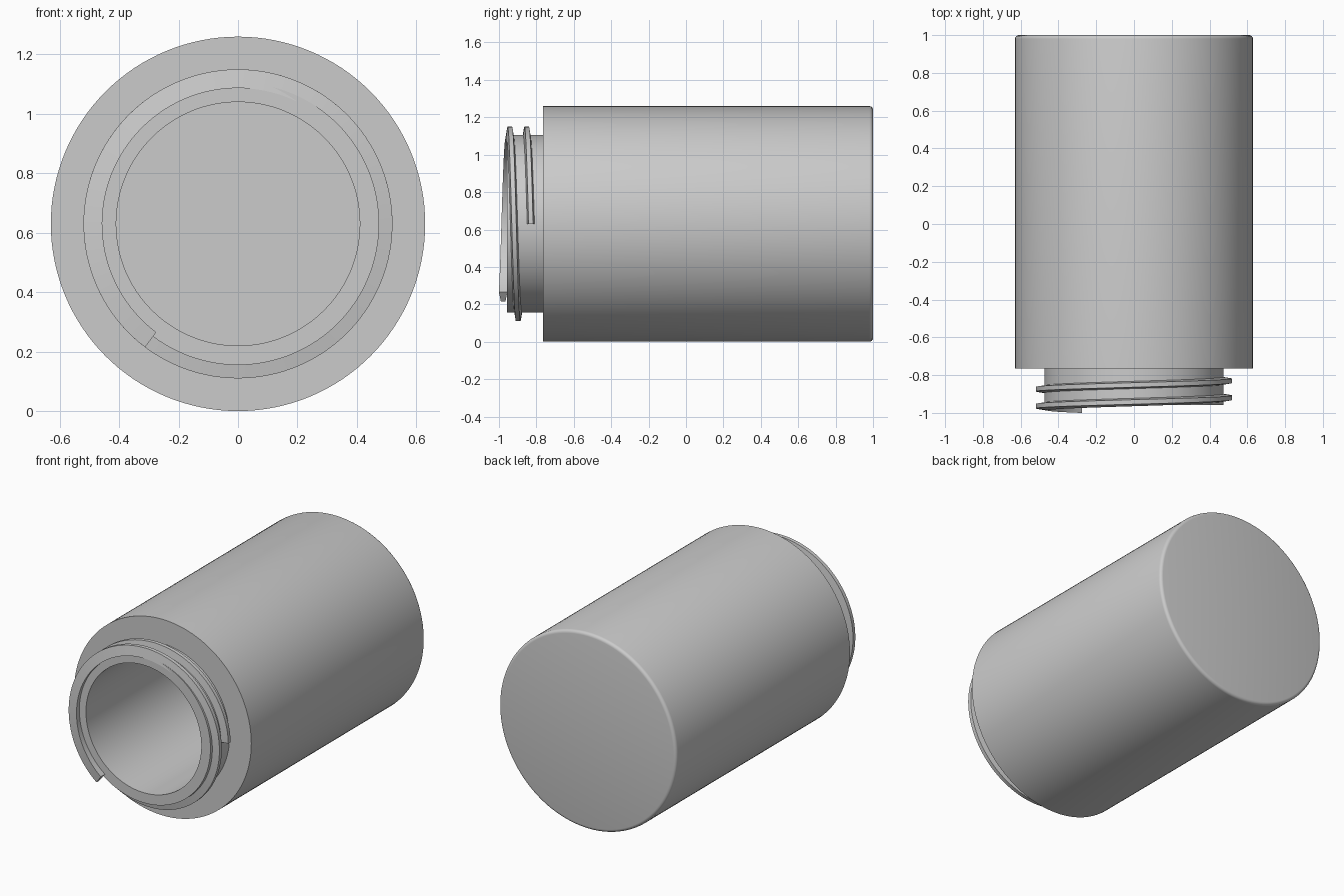
import bpy, bmesh
from math import sin, cos, radians, pi

if "Cube" in bpy.data.objects:
    bpy.data.objects.remove(bpy.data.objects["Cube"])

CZ = 0.63      # height of the bottle axis, which runs along y


def point(y, r, a):
    return (r * cos(a), y, CZ + r * sin(a))


def finish(bm, name):
    bmesh.ops.remove_doubles(bm, verts=bm.verts, dist=1e-5)
    bmesh.ops.recalc_face_normals(bm, faces=bm.faces)
    mesh = bpy.data.meshes.new(name)
    bm.to_mesh(mesh)
    bm.free()
    obj = bpy.data.objects.new(name, mesh)
    bpy.context.collection.objects.link(obj)
    bpy.ops.object.select_all(action='DESELECT')
    obj.select_set(True)
    bpy.context.view_layer.objects.active = obj
    bpy.ops.object.shade_smooth_by_angle(angle=radians(25))
    return obj


# Bottle: thick-walled body, rounded base edge, neck and straight bore
N = 128
profile = [(0.87, 0.41), (-0.958, 0.41), (-0.958, 0.475), (-0.765, 0.475), (-0.765, 0.63)]
profile += [(0.98 + 0.02 * sin(t * pi / 8), 0.61 + 0.02 * cos(t * pi / 8)) for t in range(5)]
bm = bmesh.new()
rings = [[bm.verts.new(point(y, r, 2 * pi * i / N)) for i in range(N)] for y, r in profile]
for a, b in zip(rings, rings[1:]):
    for i in range(N):
        j = (i + 1) % N
        bm.faces.new((a[i], a[j], b[j], b[i]))
bm.faces.new(rings[0])     # bore floor
bm.faces.new(rings[-1])    # outer base
finish(bm, "bottle_body")

# Screw thread: trapezoid section swept along a helix around the neck
PITCH, START, END, STEPS = 0.09, 233, -360, 200
section = [(-0.0225, 0.457), (-0.012, 0.52), (0.012, 0.52), (0.0225, 0.457)]
bm = bmesh.new()
rings = []
for s in range(STEPS + 1):
    deg = START + (END - START) * s / STEPS
    y0 = -0.942 + PITCH * (90 - deg) / 360
    rings.append([bm.verts.new(point(y0 + dy, r, radians(deg))) for dy, r in section])
for a, b in zip(rings, rings[1:]):
    for i in range(4):
        j = (i + 1) % 4
        bm.faces.new((a[i], a[j], b[j], b[i]))
bm.faces.new(rings[0])
bm.faces.new(rings[-1])
finish(bm, "neck_thread")
